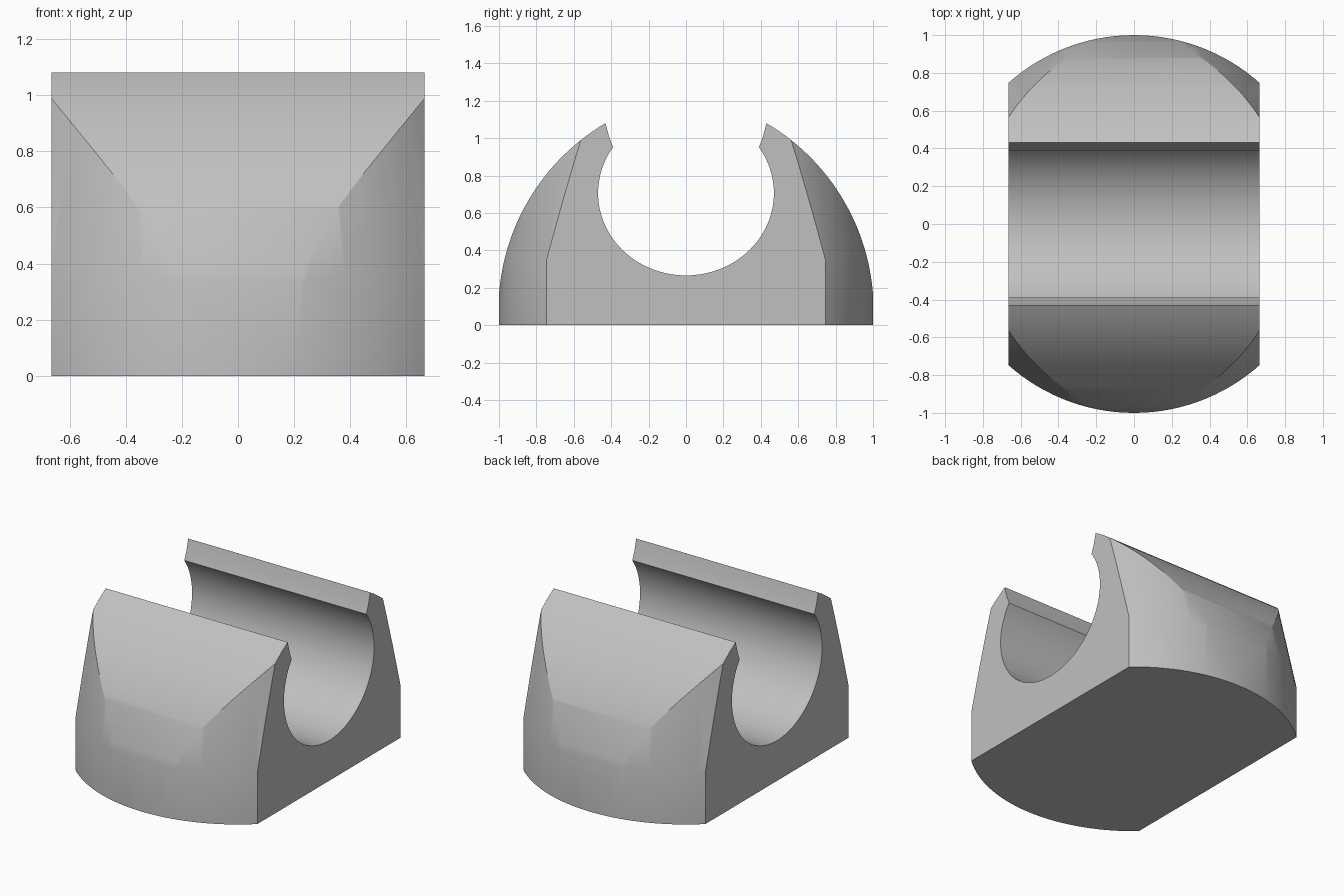
import bpy, bmesh
from math import sin, cos, pi, radians

cube = bpy.data.objects.get("Cube")
if cube:
    bpy.data.objects.remove(cube)

HALF_WIDTH = 0.665


def make_object(name, bm):
    bmesh.ops.recalc_face_normals(bm, faces=bm.faces[:])
    mesh = bpy.data.meshes.new(name)
    bm.to_mesh(mesh)
    bm.free()
    obj = bpy.data.objects.new(name, mesh)
    bpy.context.collection.objects.link(obj)
    return obj


def arc(cy, cz, ry, rz, start, end, steps):
    angles = [radians(start + (end - start) * i / steps) for i in range(steps + 1)]
    return [(cy + ry * cos(a), cz + rz * sin(a)) for a in angles]


# Clip profile: curved outer wall, flared lip, then the open tube seat
half = [(1.02, 0)]
half += arc(-0.16, 0.078, 1.163, 1.163, 5, 59.5, 28)
half += [(0.412, 1.01)]
half += arc(0, 0.706, 0.47, 0.44, 33.9, -90, 40)
profile = half + [(-y, z) for y, z in reversed(half[:-1])]

bm = bmesh.new()
face = bm.faces.new([bm.verts.new((-HALF_WIDTH, y, z)) for y, z in profile])
extruded = bmesh.ops.extrude_face_region(bm, geom=[face])
new_verts = [v for v in extruded["geom"] if isinstance(v, bmesh.types.BMVert)]
bmesh.ops.translate(bm, verts=new_verts, vec=(2 * HALF_WIDTH, 0, 0))
body = make_object("clip_body", bm)

# Round plan outline: upright below, tapering above, trims the corners
bm = bmesh.new()
sides = 128
rings = []
for radius, z in [(1, -0.2), (1, 0.345), (0.829, 1.2)]:
    rings.append([bm.verts.new((radius * cos(2 * pi * i / sides),
                                radius * sin(2 * pi * i / sides), z))
                  for i in range(sides)])
for low, high in zip(rings, rings[1:]):
    for i in range(sides):
        j = (i + 1) % sides
        bm.faces.new((low[i], low[j], high[j], high[i]))
bm.faces.new(rings[0])
bm.faces.new(rings[-1])
cutter = make_object("corner_trim", bm)
cutter.hide_render = True

trim = body.modifiers.new("corner_trim", 'BOOLEAN')
trim.operation = 'INTERSECT'
trim.solver = 'EXACT'
trim.object = cutter
bpy.ops.object.select_all(action='DESELECT')
bpy.context.view_layer.objects.active = body
body.select_set(True)
bpy.ops.object.modifier_apply(modifier=trim.name)
bpy.data.objects.remove(cutter)

# Plain grey plastic
grey = bpy.data.materials.new("light_grey")
grey.use_nodes = True
colour = (0.53, 0.53, 0.53, 1)
grey.diffuse_color = colour
grey.node_tree.nodes["Principled BSDF"].inputs["Base Color"].default_value = colour
body.data.materials.clear()
body.data.materials.append(grey)
bpy.ops.object.shade_smooth_by_angle(angle=radians(25))
